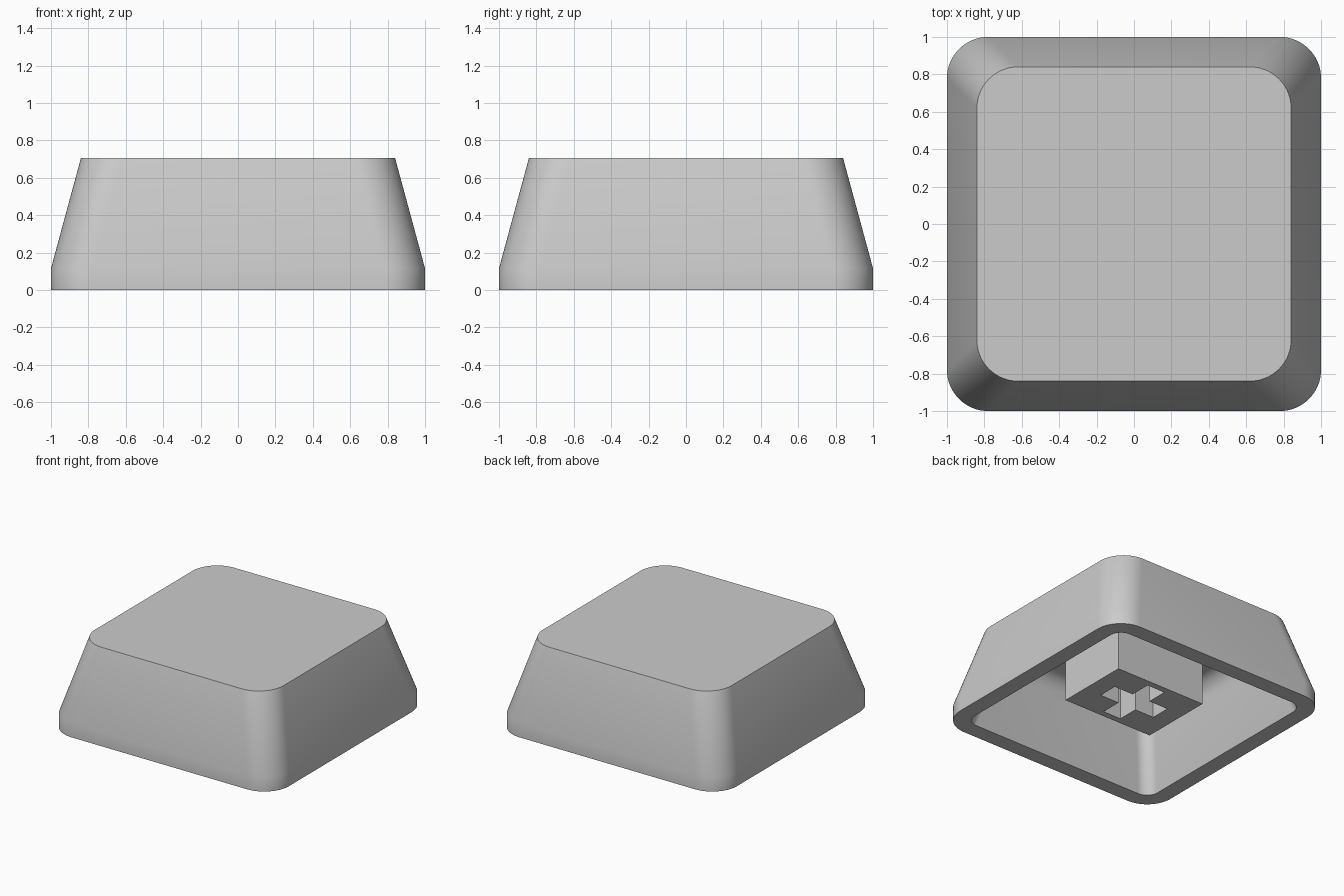
import bpy
import bmesh
import math

SEGMENTS = 16      # steps in each rounded corner
CEILING = 0.58     # height of the inner ceiling

cube = bpy.data.objects.get("Cube")
if cube:
    bpy.data.objects.remove(cube, do_unlink=True)

grey = bpy.data.materials.new("light_grey_plastic")
grey.use_nodes = True
GREY = (0.6, 0.6, 0.6, 1)
grey.diffuse_color = GREY
grey.node_tree.nodes["Principled BSDF"].inputs["Base Color"].default_value = GREY


def finish(name, bm):
    """Turn a bmesh into a grey object."""
    bmesh.ops.recalc_face_normals(bm, faces=bm.faces)
    mesh = bpy.data.meshes.new(name)
    bm.to_mesh(mesh)
    bm.free()
    mesh.materials.append(grey)
    obj = bpy.data.objects.new(name, mesh)
    bpy.context.collection.objects.link(obj)
    return obj


def rounded_ring(bm, half, radius, z):
    """Loop of vertices around a rounded square."""
    ring = []
    for corner in range(4):
        middle = math.pi / 4 + corner * math.pi / 2
        cx = math.copysign(half - radius, math.cos(middle))
        cy = math.copysign(half - radius, math.sin(middle))
        for i in range(SEGMENTS + 1):
            a = (corner + i / SEGMENTS) * math.pi / 2
            ring.append(bm.verts.new((cx + radius * math.cos(a),
                                      cy + radius * math.sin(a), z)))
    return ring


def extrude_outline(bm, points, low, high):
    """Prism from a flat outline."""
    face = bm.faces.new([bm.verts.new((x, y, low)) for x, y in points])
    top = bmesh.ops.extrude_face_region(bm, geom=[face])["geom"]
    for v in top:
        if isinstance(v, bmesh.types.BMVert):
            v.co.z = high


# Hollow cap: half width, corner radius, height, from the top down the outside
# and then up the inside
sections = [(0.84, 0.22, 0.705), (1.0, 0.22, 0.115), (1.0, 0.22, 0.0),
            (0.87, 0.10, 0.0), (0.76, 0.10, 0.42)]
# Fillet between inner wall and ceiling
for step in range(1, 6):
    a = step / 5 * math.pi / 2
    sections.append((0.64 + 0.12 * math.cos(a), 0.10,
                     CEILING - 0.16 + 0.16 * math.sin(a)))

bm = bmesh.new()
rings = [rounded_ring(bm, *s) for s in sections]
for upper, lower in zip(rings, rings[1:]):
    for i in range(len(upper)):
        j = (i + 1) % len(upper)
        bm.faces.new((upper[i], upper[j], lower[j], lower[i]))
bm.faces.new(rings[0])
bm.faces.new(rings[-1])
cap = finish("cap_shell", bm)

bpy.ops.object.select_all(action="DESELECT")
cap.select_set(True)
bpy.context.view_layer.objects.active = cap
bpy.ops.object.shade_smooth_by_angle(angle=math.radians(30))

# Mounting stem block under the ceiling
bm = bmesh.new()
extrude_outline(bm, [(-0.4, -0.3), (0.4, -0.3), (0.4, 0.3), (-0.4, 0.3)],
                0.1, CEILING + 0.02)
stem = finish("mounting_stem", bm)

# Cross-shaped socket cut up into the stem
L, W = 0.25, 0.08
outline = []
for x, y in ((L, -W), (L, W), (W, W)):
    outline.append((x, y))
quarter = list(outline)
for turn in range(3):
    quarter = [(-y, x) for x, y in quarter]
    outline += quarter
bm = bmesh.new()
extrude_outline(bm, outline, 0.0, 0.55)
cutter = finish("socket_cutter", bm)
cutter.hide_render = True
cutter.hide_set(True)

cut = stem.modifiers.new("socket", "BOOLEAN")
cut.operation = "DIFFERENCE"
cut.solver = "EXACT"
cut.object = cutter
bpy.context.view_layer.objects.active = stem
bpy.ops.object.modifier_apply(modifier=cut.name)
bpy.data.objects.remove(cutter, do_unlink=True)
